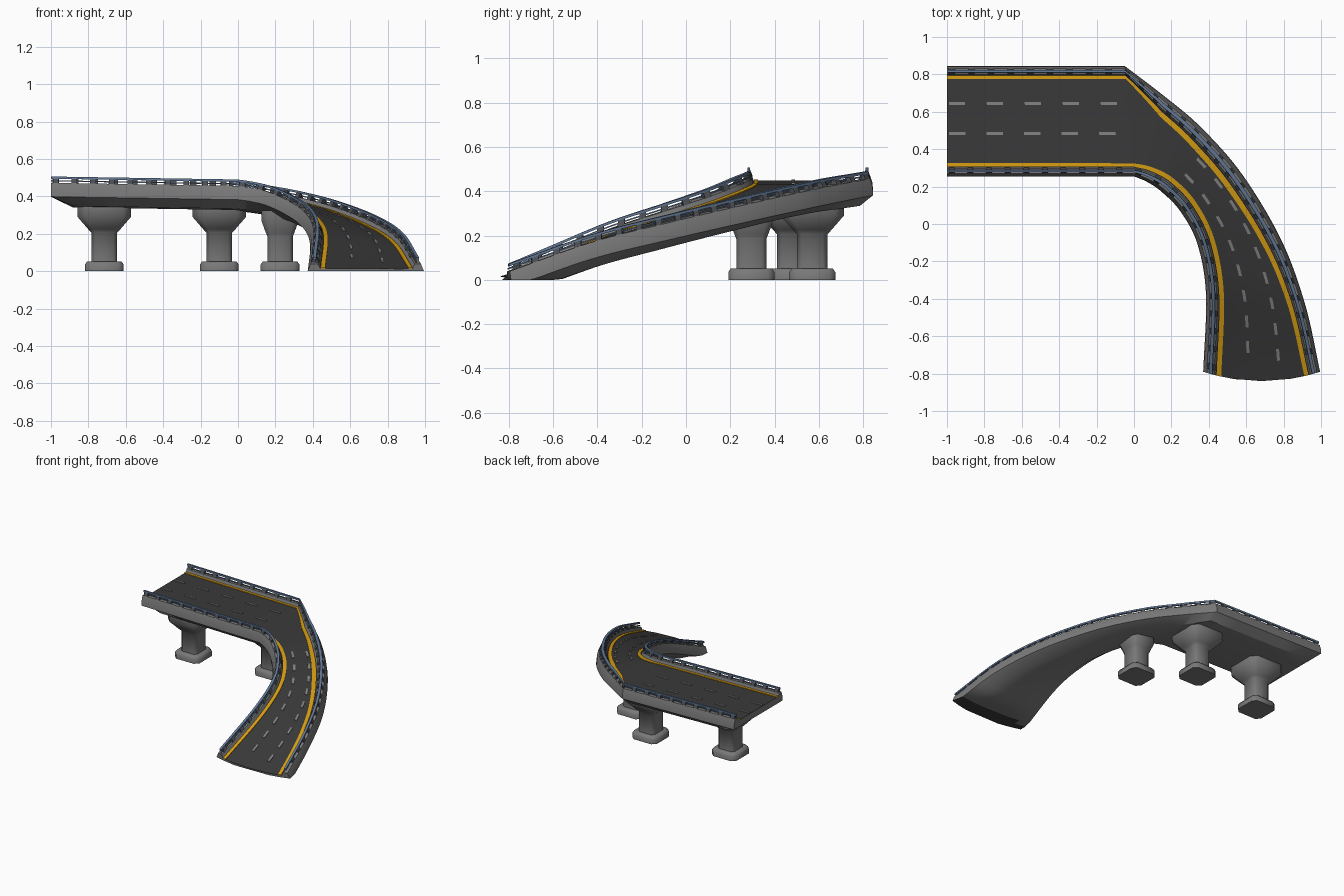
import bpy, bmesh, math
from mathutils import Vector

if "Cube" in bpy.data.objects:
    bpy.data.objects.remove(bpy.data.objects["Cube"])


def material(name, rgb):
    m = bpy.data.materials.new(name)
    m.use_nodes = True
    m.diffuse_color = (*rgb, 1)
    bsdf = next(n for n in m.node_tree.nodes if n.type == 'BSDF_PRINCIPLED')
    bsdf.inputs["Base Color"].default_value = (*rgb, 1)
    bsdf.inputs["Roughness"].default_value = 0.8
    return m


CONCRETE = material("concrete", (0.19, 0.19, 0.19))
ASPHALT = material("asphalt", (0.042, 0.042, 0.042))
YELLOW = material("yellow paint", (0.7, 0.35, 0.006))
WHITE = material("worn white paint", (0.23, 0.23, 0.23))
STEEL = material("blue steel", (0.13, 0.2, 0.32))
POST = material("dark post", (0.07, 0.075, 0.085))

# Edges of the curved ramp, from the corner down to the ground
INNER = [Vector(p) for p in ((0, .255, .432), (.07, .225, .422), (.15, .17, .402), (.25, .065, .355),
                             (.34, -.11, .29), (.385, -.38, .195), (.37, -.79, .015))]
OUTER = [Vector(p) for p in ((-.05, .845, .432), (.16, .685, .4), (.355, .52, .365), (.575, .27, .31),
                             (.785, -.08, .23), (.915, -.43, .143), (.995, -.79, .015))]
END = len(INNER) - 1


def spline(pts, s):
    """Catmull-Rom curve; negative s runs back along the nearly level straight."""
    if s <= 0:
        return pts[0].lerp(Vector((-1, pts[0].y, pts[0].z + .016)), -s)
    i = min(int(s), END - 1)
    t = s - i
    b, c = pts[i], pts[i + 1]
    a = pts[i - 1] if i else b * 2 - c
    d = pts[i + 2] if i + 2 <= END else c * 2 - b
    return 0.5 * (2 * b + (c - a) * t + (2 * a - 5 * b + 4 * c - d) * t * t
                  + (3 * b - a - 3 * c + d) * t ** 3)


def place(s, u, d, h):
    """Point at station s, fraction u across plus distance d, height h above the road."""
    a, b = spline(INNER, s), spline(OUTER, s)
    # The kerbs widen on the ramp, most of all along its outer edge
    if u == 1:
        d *= 1 + 0.6 * min(max(s, 0), 1) - 0.2 * max(s - 4, 0)
    elif u == 0:
        d *= 1 + 0.38 * min(max(s / 2, 0), 1)
    f = u + d / (b - a).to_2d().length
    p = a.lerp(b, f)
    if s > END - 1:
        p.y -= 0.05 * (s - END + 1) ** 2 * 4 * f * (1 - f)
    if h < -0.05 and s < -0.88:
        h = -0.05 + (h + 0.05) * (1 + s) / 0.12
    p.z = max(p.z + h, 0)
    return p


def stations(s0, s1, step):
    n = max(1, math.ceil((s1 - s0) / step))
    return [s0 + (s1 - s0) * i / n for i in range(n + 1)]


def finish(name, bm, mats, angle=None):
    bmesh.ops.recalc_face_normals(bm, faces=bm.faces)
    me = bpy.data.meshes.new(name)
    bm.to_mesh(me)
    bm.free()
    for m in mats:
        me.materials.append(m)
    ob = bpy.data.objects.new(name, me)
    bpy.context.collection.objects.link(ob)
    if angle:
        bpy.ops.object.select_all(action='DESELECT')
        ob.select_set(True)
        bpy.context.view_layer.objects.active = ob
        bpy.ops.object.shade_smooth_by_angle(angle=math.radians(angle))


def sweep(bm, section, ss):
    """Sweep a closed section along stations."""
    rings = [[bm.verts.new(place(s, *p)) for p in section] for s in ss]
    n = len(section)
    for r, q in zip(rings, rings[1:]):
        for i in range(n):
            j = (i + 1) % n
            bm.faces.new((r[i], r[j], q[j], q[i]))
    bm.faces.new(rings[0])
    bm.faces.new(rings[-1])


def walk(u, spacing, length, s0, s1):
    """Station pairs for pieces of equal length along the bridge."""
    s, run, start, prev = s0, 0, s0, place(s0, u, 0, 0)
    while s < s1:
        s += 0.005
        p = place(s, u, 0, 0)
        run += (p - prev).length
        prev = p
        if start is not None and run >= length:
            yield start, s
            start = None
        if run >= spacing:
            run, start = 0, s


def box(u, d0, d1, h0, h1):
    return [(u, d0, h0), (u, d1, h0), (u, d1, h1), (u, d0, h1)]


LINE = stations(-1, -0.88, 0.12) + stations(-0.88, 0, 0.22)[1:] + stations(0, END, 0.125)[1:]

# Deck: sloped underside, side walls, kerbs and road in one sweep
half = [(.13, -.105), (.06, -.098), (0, -.05), (.003, -.01), (.014, .024), (.042, .024), (.05, 0)]
deck = [(0, d, h) for d, h in half]
deck += [(.25 * i, 0, 0) for i in (1, 2, 3)]
deck += [(1, -d, h) for d, h in reversed(half)]
bm = bmesh.new()
sweep(bm, deck, LINE)
ROAD = range(len(half) - 1, len(half) + 3)
for k, f in enumerate(bm.faces):
    on_road = len(f.verts) == 4 and k % len(deck) in ROAD
    under_foot = max(v.co.z for v in f.verts) < 0.004 and max(v.co.y for v in f.verts) < -0.68
    f.material_index = int(on_road or under_foot)
finish("bridge_deck", bm, [CONCRETE, ASPHALT], 30)

# Yellow edge lines
for side, u, g in (("inner", 0, 1), ("outer", 1, -1)):
    bm = bmesh.new()
    sweep(bm, box(u, g * .052, g * .07, -.001, .005), LINE)
    finish(side + "_edge_line", bm, [YELLOW])

# Dashed lane lines on the straight and on the lower ramp
for side, u in (("inner", .39), ("outer", .66)):
    bm = bmesh.new()
    dashes = list(walk(u, .2, .085, -.99, -.06)) + list(walk(u, .145, .065, 2.3, END - .05))
    for a, b in dashes:
        sweep(bm, box(u, -.008, .008, -.002, .005), stations(a, b, .1))
    finish(side + "_lane_dashes", bm, [WHITE])

# Guard rails with wedge posts
for side, u, g in (("inner", 0, 1), ("outer", 1, -1)):
    bm = bmesh.new()
    sweep(bm, box(u, g * .022, g * .035, .046, .058), LINE)
    sweep(bm, box(u, g * .032, g * .037, .032, .038), LINE)
    finish(side + "_guard_rail", bm, [STEEL], 30)
    bm = bmesh.new()
    wedge = [(u, g * .014, .022), (u, g * .046, .022), (u, g * .034, .05), (u, g * .024, .05)]
    for a, b in walk(u, .1, .03, -.99, END - .05):
        sweep(bm, wedge, [a, b])
    finish(side + "_rail_posts", bm, [POST])


# Columns: chamfered square footing, shaft and flared capital
def column(name, x, y, flare, cap):
    bm = bmesh.new()
    profile = [(.104, 0), (.104, .035), (.092, .052), (.068, .052), (.068, flare),
               (.068 + (cap - .068) * .25, flare + .02), (cap, flare + .085), (cap, flare + .14)]
    rings = []
    for w, z in profile:
        c = w * .72
        pts = [(w, -c), (w, c), (c, w), (-c, w), (-w, c), (-w, -c), (-c, -w), (c, -w)]
        rings.append([bm.verts.new((x + px, y + py, z)) for px, py in pts])
    for r, q in zip(rings, rings[1:]):
        for i in range(8):
            j = (i + 1) % 8
            bm.faces.new((r[i], r[j], q[j], q[i]))
    bm.faces.new(rings[0])
    bm.faces.new(rings[-1])
    finish(name, bm, [CONCRETE], 50)


column("end_column", -.715, .48, .205, .143)
column("middle_column", -.1, .57, .205, .143)
column("ramp_column", .225, .295, .185, .1)
